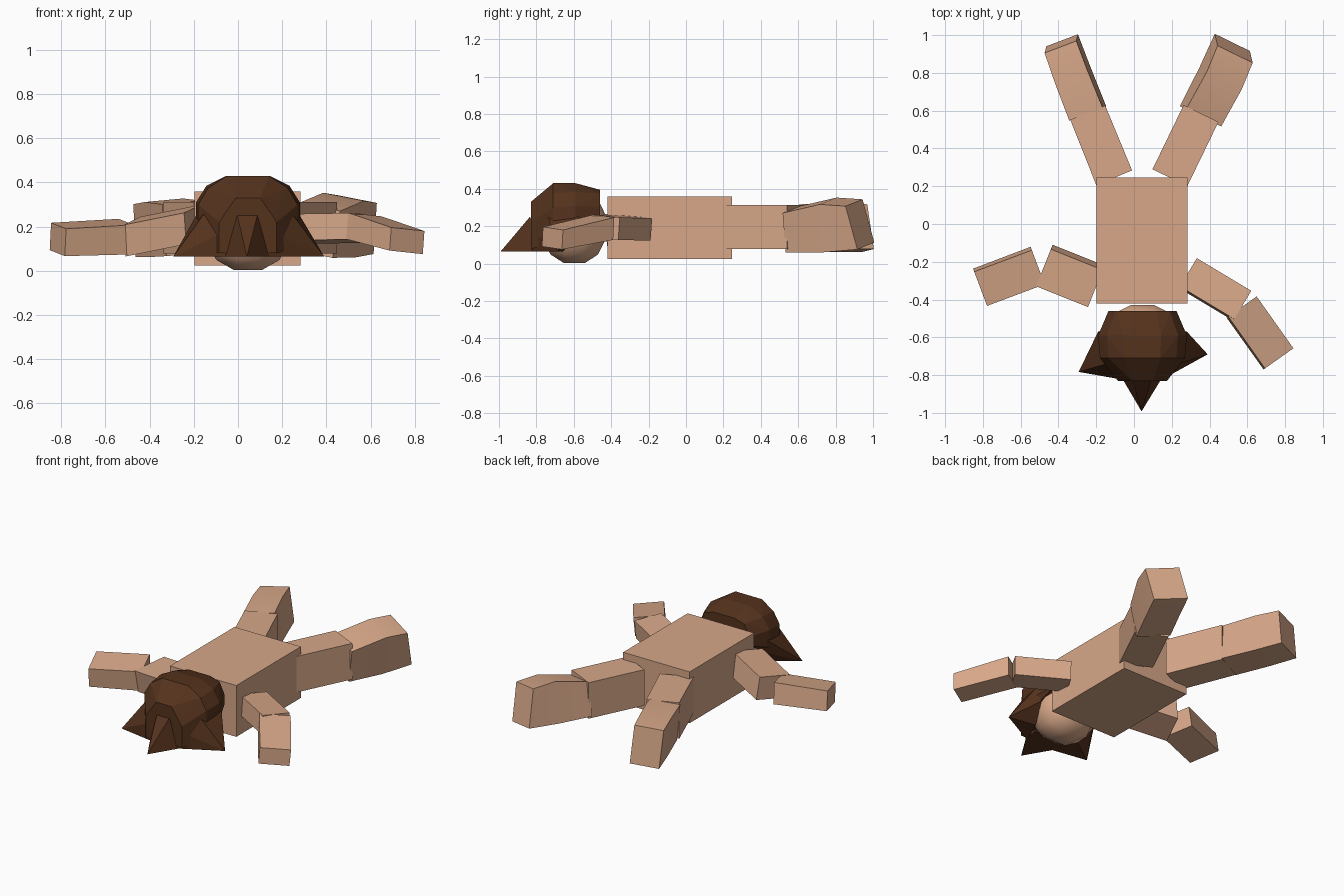
import bpy, bmesh, math
from mathutils import Vector

if "Cube" in bpy.data.objects:
    bpy.data.objects.remove(bpy.data.objects["Cube"])


def material(name, color):
    m = bpy.data.materials.new(name)
    m.diffuse_color = (*color, 1)
    m.use_nodes = True
    m.node_tree.nodes["Principled BSDF"].inputs["Base Color"].default_value = m.diffuse_color
    return m


skin = material("skin", (0.68, 0.39, 0.25))
brown = material("hair_brown", (0.09, 0.032, 0.012))


def finish(name, bm, mat, smooth=None):
    bmesh.ops.recalc_face_normals(bm, faces=bm.faces)
    me = bpy.data.meshes.new(name)
    bm.to_mesh(me)
    bm.free()
    me.materials.append(mat)
    ob = bpy.data.objects.new(name, me)
    bpy.context.collection.objects.link(ob)
    if smooth:
        bpy.context.view_layer.objects.active = ob
        ob.select_set(True)
        bpy.ops.object.shade_smooth_by_angle(angle=math.radians(smooth))
        ob.select_set(False)
    return ob


def limb(name, sections, roll=0, lean=0):
    """Loft rectangles (x, y, z, width, height); lean tips the last one back."""
    bm = bmesh.new()
    d = Vector(sections[-1][:3]) - Vector(sections[0][:3])
    d.z = 0
    d.normalize()
    flat, up = Vector((d.y, -d.x, 0)), Vector((0, 0, 1))
    c, s = math.cos(math.radians(roll)), math.sin(math.radians(roll))
    side, top = flat * c - up * s, up * c + flat * s
    rings = []
    for i, (x, y, z, w, h) in enumerate(sections):
        tilt = d * (lean / 2 if i == len(sections) - 1 else 0)
        rings.append([bm.verts.new(Vector((x, y, z)) + side * a * w / 2
                                   + (top * h / 2 - tilt) * b)
                      for a, b in ((-1, -1), (1, -1), (1, 1), (-1, 1))])
    for r, q in zip(rings, rings[1:]):
        for k in range(4):
            bm.faces.new((r[k], r[(k + 1) % 4], q[(k + 1) % 4], q[k]))
    bm.faces.new(rings[0])
    bm.faces.new(rings[-1])
    finish(name, bm, skin, 30)


def hull(name, points, mat):
    bm = bmesh.new()
    for p in points:
        bm.verts.new(p)
    res = bmesh.ops.convex_hull(bm, input=bm.verts)
    junk = {v for v in res["geom_interior"] + res["geom_unused"]
            if isinstance(v, bmesh.types.BMVert)}
    bmesh.ops.delete(bm, geom=list(junk), context='VERTS')
    bmesh.ops.dissolve_limit(bm, angle_limit=0.02, verts=bm.verts, edges=bm.edges)
    finish(name, bm, mat)


# Torso
limb("torso", [(0.042, -0.42, 0.192, 0.48, 0.335), (0.042, 0.246, 0.192, 0.48, 0.335)])

# Legs
limb("right_thigh", [(0.19, 0.245, 0.195, 0.205, 0.235), (0.355, 0.585, 0.195, 0.205, 0.235)])
limb("right_lower_leg", [(0.352, 0.57, 0.183, 0.21, 0.215), (0.458, 0.77, 0.207, 0.21, 0.26),
                         (0.528, 0.93, 0.21, 0.21, 0.235)], roll=10, lean=0.05)
limb("left_thigh", [(-0.105, 0.245, 0.195, 0.205, 0.235), (-0.245, 0.59, 0.195, 0.2, 0.235)])
limb("left_lower_leg", [(-0.245, 0.585, 0.192, 0.19, 0.235), (-0.325, 0.79, 0.195, 0.185, 0.25),
                        (-0.385, 0.955, 0.19, 0.18, 0.24)], roll=-5, lean=0.03)

# Arms
limb("right_upper_arm", [(0.285, -0.26, 0.19, 0.175, 0.12), (0.573, -0.433, 0.195, 0.175, 0.12)], roll=-5)
limb("right_forearm", [(0.57, -0.44, 0.195, 0.185, 0.12), (0.765, -0.714, 0.136, 0.185, 0.105)], roll=-5)
limb("left_upper_arm", [(-0.20, -0.33, 0.21, 0.215, 0.145), (-0.475, -0.22, 0.155, 0.215, 0.145)], roll=-10)
limb("left_forearm", [(-0.51, -0.22, 0.155, 0.195, 0.135), (-0.815, -0.335, 0.142, 0.195, 0.125)], roll=-8)

# Head
bm = bmesh.new()
bmesh.ops.create_cube(bm, size=2)
bmesh.ops.subdivide_edges(bm, edges=bm.edges, cuts=2, use_grid_fill=True)
for v in bm.verts:
    n = v.co.normalized() * 1.12
    v.co = Vector((0.045 + 0.185 * n.x, -0.597 + 0.165 * n.y, 0.185 + 0.19 * n.z))
low = min(v.co.z for v in bm.verts)
for v in bm.verts:
    v.co.z += 0.003 - low
finish("head", bm, skin, 60)

# Hair cap: arched outlines along the skull, as (y, half width, side bottom, shoulder, top)
cap = []
for y, w, z0, z1, z2 in ((-0.46, 0.18, 0.24, 0.34, 0.395), (-0.59, 0.235, 0.20, 0.35, 0.43),
                         (-0.71, 0.225, 0.10, 0.34, 0.43), (-0.83, 0.13, 0.08, 0.26, 0.33)):
    for s in (-1, 1):
        cap += [(0.045 + s * w, y, z0), (0.045 + s * w, y, z1 - 0.04),
                (0.045 + s * w * 0.8, y, z1 + 0.035 if y > -0.8 else z1),
                (0.045 + s * w * 0.42, y, z2)]
hull("hair_cap", cap, brown)

# Pointed locks: front and both sides
hull("front_lock", [(0.04, -0.992, 0.064)] + [(0.042 + s * x, y, z) for s in (-1, 1)
     for x, y, z in ((0.045, -0.835, 0.25), (0.10, -0.825, 0.064), (0.12, -0.72, 0.064))], brown)
for name, s, tip in (("left_lock", -1, (-0.293, -0.783, 0.064)), ("right_lock", 1, (0.39, -0.69, 0.064))):
    hull(name, [tip] + [(0.045 + s * x, y, z) for x, y, z in (
        (0.235, -0.57, 0.25), (0.20, -0.56, 0.17), (0.19, -0.74, 0.27),
        (0.10, -0.825, 0.18), (0.09, -0.825, 0.064), (0.16, -0.66, 0.064))], brown)
